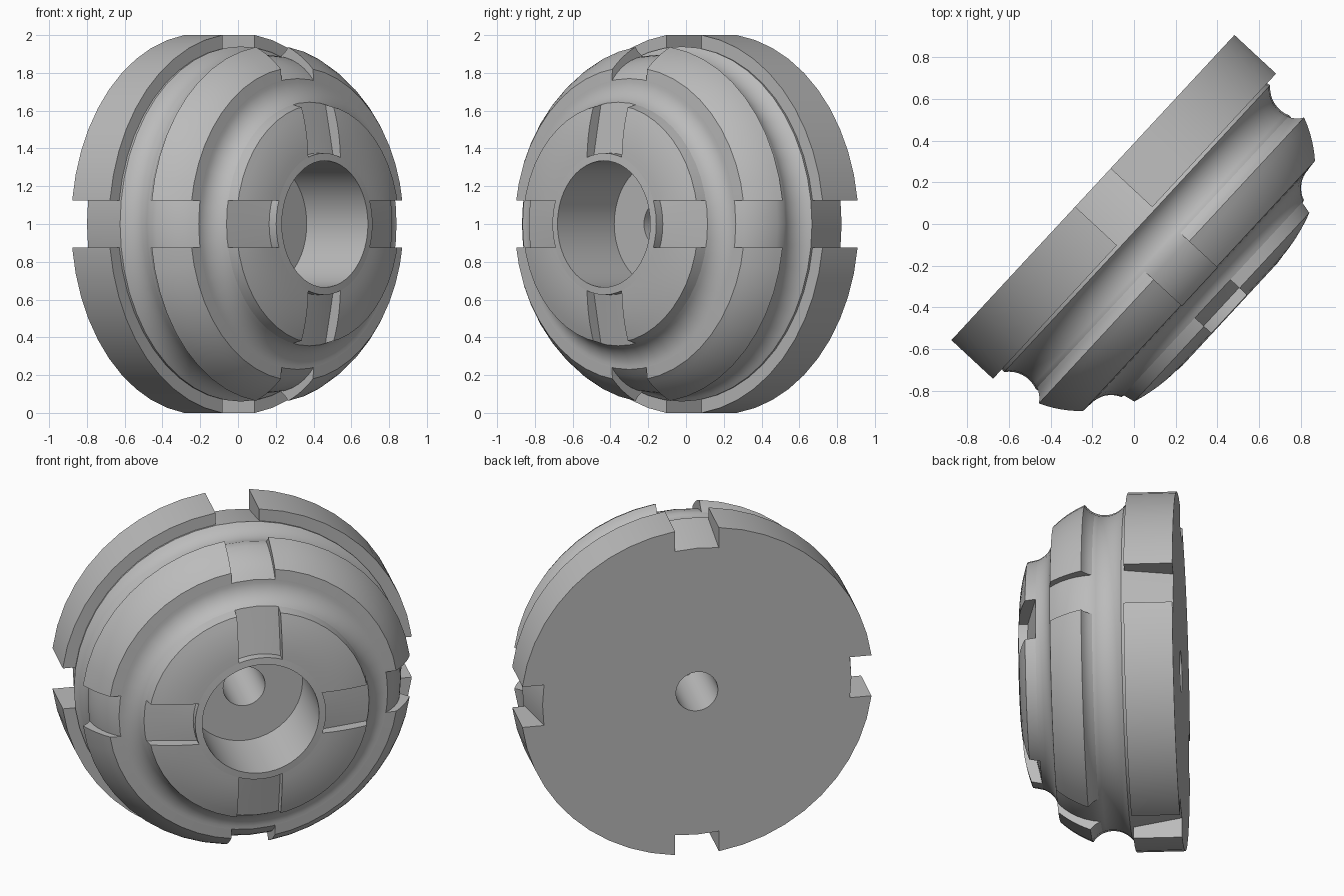
import bpy, bmesh
from math import cos, sin, pi, radians
from mathutils import Matrix, Vector
from mathutils.geometry import intersect_line_line_2d

if "Cube" in bpy.data.objects:
    bpy.data.objects.remove(bpy.data.objects["Cube"], do_unlink=True)

SEGMENTS = 48
SLOT = 0.125  # half width of the slots

grey = bpy.data.materials.new("plain grey")
grey.use_nodes = True
grey.diffuse_color = (0.5, 0.5, 0.5, 1)
grey.node_tree.nodes["Principled BSDF"].inputs["Base Color"].default_value = (0.5, 0.5, 0.5, 1)

# The turning axis lies flat, pointing forward and to the left
turn = radians(47.15)
AXIS = Vector((sin(turn), -cos(turn), 0))
SIDE = Vector((cos(turn), sin(turn), 0))
PLACE = Matrix.Translation((-0.1975, 0.175, 1)) @ Matrix((SIDE, (0, 0, 1), AXIS)).transposed().to_4x4()


def arc(a, b, c, n=8):
    """Points on the circle from a through b to c."""
    a, b, c = Vector(a), Vector(b), Vector(c)
    m1, m2 = (a + b) / 2, (b + c) / 2
    n1, n2 = (b - a).orthogonal(), (c - b).orthogonal()
    u, v = m2 - m1, n1.x * n2.y - n1.y * n2.x
    centre = m1 + n1 * ((u.x * n2.y - u.y * n2.x) / v)
    sweep = (a - centre).angle_signed(c - centre)
    start = a - centre
    pts = []
    for i in range(n + 1):
        w = -sweep * i / n
        pts.append((centre.x + start.x * cos(w) - start.y * sin(w),
                    centre.y + start.x * sin(w) + start.y * cos(w)))
    return pts


def lathe(name, profile, slotted=False):
    """Turn a closed (radius, height) profile; optionally cut a cross of slots."""
    bm = bmesh.new()
    loops = []
    for i in range(SEGMENTS):
        w = 2 * pi * i / SEGMENTS
        loops.append([bm.verts.new((r * cos(w), r * sin(w), t)) for r, t in profile])
    n = len(profile)
    for i in range(SEGMENTS):
        p, q = loops[i], loops[(i + 1) % SEGMENTS]
        for j in range(n):
            k = (j + 1) % n
            bm.faces.new((p[j], q[j], q[k], p[k]))
    if slotted:
        for normal in ((1, 0, 0), (0, 1, 0)):
            for s in (-SLOT, SLOT):
                bmesh.ops.bisect_plane(bm, geom=bm.verts[:] + bm.edges[:] + bm.faces[:],
                                       plane_co=Vector(normal) * s, plane_no=normal, dist=1e-5)
        gone = [f for f in bm.faces
                if min(abs(f.calc_center_median().x), abs(f.calc_center_median().y)) < SLOT - 1e-4]
        bmesh.ops.delete(bm, geom=gone, context='FACES')
        bmesh.ops.holes_fill(bm, edges=[e for e in bm.edges if e.is_boundary], sides=0)
    bmesh.ops.recalc_face_normals(bm, faces=bm.faces[:])
    mesh = bpy.data.meshes.new(name)
    bm.to_mesh(mesh)
    bm.free()
    mesh.materials.append(grey)
    obj = bpy.data.objects.new(name, mesh)
    bpy.context.collection.objects.link(obj)
    obj.matrix_world = PLACE
    bpy.ops.object.select_all(action='DESELECT')
    obj.select_set(True)
    bpy.context.view_layer.objects.active = obj
    bpy.ops.object.shade_smooth_by_angle(angle=radians(30))
    return obj


# Core: slot floors, two rounded grooves, front collar, socket and through hole
core = [(0.12, 0), (0.885, 0)]
core += arc((0.94, 0.29), (0.885, 0.40), (0.896, 0.457))
core += arc((0.896, 0.457), (0.858, 0.59), (0.77, 0.70), 6)[1:]
core += arc((0.77, 0.70), (0.69, 0.725), (0.645, 0.785))[1:]
core += [(0.375, 0.842), (0.375, 0.893), (0.335, 0.897), (0.335, 0.455), (0.12, 0.455)]
lathe("core", core)

# Back ring
lathe("back_ring", [(0.885, 0), (1.008, 0), (1.008, 0.273), (0.90, 0.273)], True)

# Middle ring
middle = arc((0.896, 0.457), (0.9145, 0.488), (0.945, 0.515), 4)
middle += arc((0.945, 0.515), (0.896, 0.61), (0.83, 0.695), 6)[1:]
middle += [(0.77, 0.70), (0.74, 0.65), (0.83, 0.50)]
lathe("middle_ring", middle, True)

# Front ring
front = [(0.645, 0.785)]
front += arc((0.632, 0.845), (0.51, 0.878), (0.375, 0.893), 6)
front += [(0.375, 0.80), (0.60, 0.76)]
lathe("front_ring", front, True)
